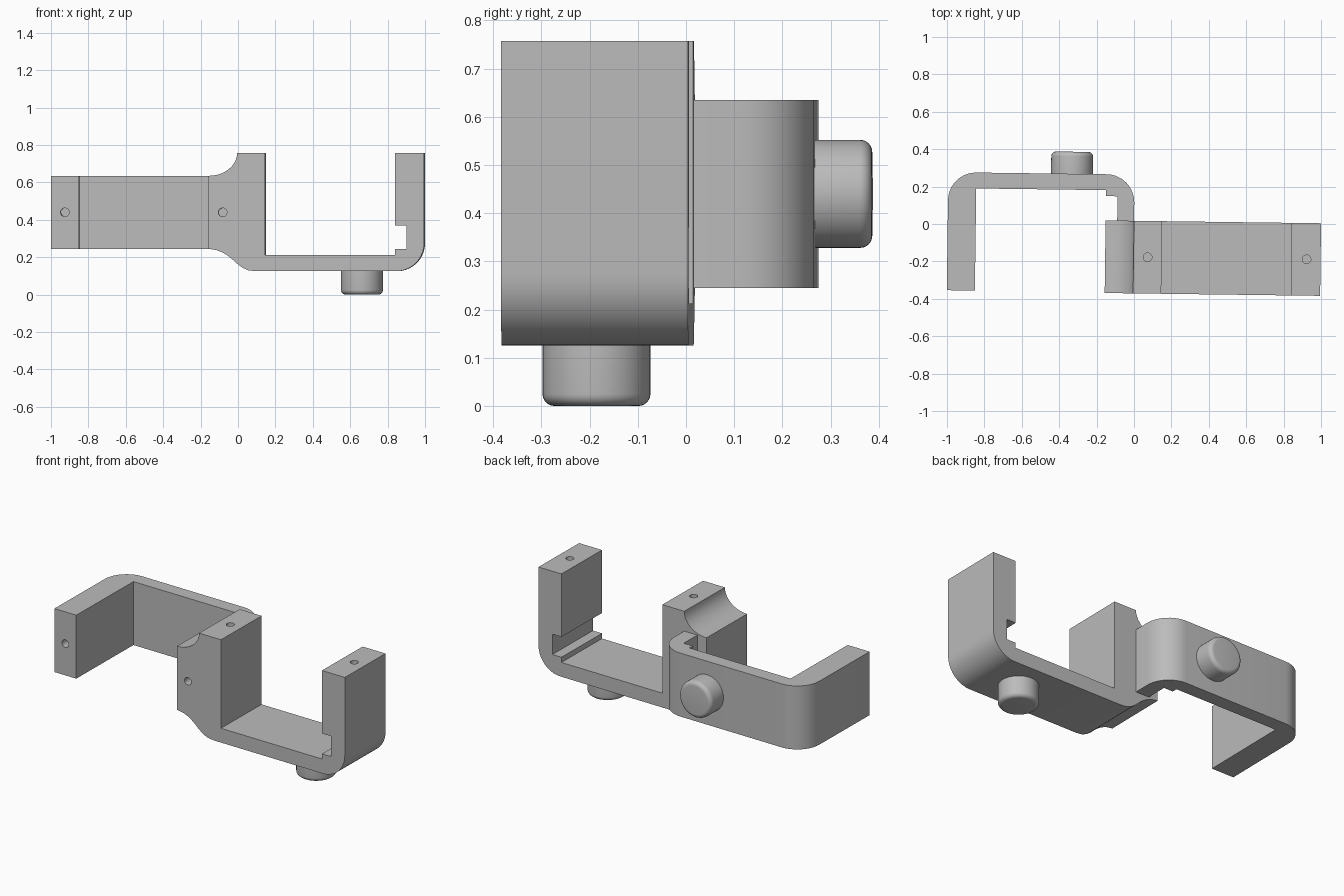
import bpy, bmesh, math
from mathutils import Matrix, Vector

old = bpy.data.objects.get("Cube")
if old:
    bpy.data.objects.remove(old)

grey = bpy.data.materials.new("light_grey")
grey.use_nodes = True
colour = (0.5, 0.5, 0.5, 1)
grey.diffuse_color = colour
grey.node_tree.nodes["Principled BSDF"].inputs["Base Color"].default_value = colour

TILT = Matrix.Rotation(math.radians(-0.75), 4, "Z")
FRONT, BACK = -0.371, 0.017       # depth of the upright bracket
LOW, HIGH = 0.245, 0.635          # height of the sideways bracket
MID_Y, MID_Z = (FRONT + BACK) / 2, (LOW + HIGH) / 2


def arc(cx, cy, rx, ry, start, end, steps=10):
    angles = [math.radians(start + (end - start) * i / steps) for i in range(steps + 1)]
    return [(cx + rx * math.cos(a), cy + ry * math.sin(a)) for a in angles]


def finish(bm, name):
    bmesh.ops.recalc_face_normals(bm, faces=bm.faces)
    mesh = bpy.data.meshes.new(name)
    bm.to_mesh(mesh)
    bm.free()
    obj = bpy.data.objects.new(name, mesh)
    bpy.context.collection.objects.link(obj)
    mesh.materials.append(grey)
    obj.matrix_world = TILT
    return obj


def extrude_profile(name, points, offset, place):
    """Profile points placed in 3D, then pushed along offset."""
    bm = bmesh.new()
    face = bm.faces.new([bm.verts.new(place(*p)) for p in points])
    out = bmesh.ops.extrude_face_region(bm, geom=[face])
    moved = [v for v in out["geom"] if isinstance(v, bmesh.types.BMVert)]
    bmesh.ops.translate(bm, verts=moved, vec=Vector(offset))
    return finish(bm, name)


def cylinder(name, centre, radius, depth, axis, bevel=0.0):
    """Cylinder whose far end, along the axis, can be rounded."""
    bm = bmesh.new()
    bmesh.ops.create_cone(bm, cap_ends=True, segments=48, radius1=radius,
                          radius2=radius, depth=depth)
    if bevel:
        rim = [e for e in bm.edges if all(v.co.z > 0 for v in e.verts)]
        bmesh.ops.bevel(bm, geom=rim, offset=bevel, segments=6, profile=0.5, affect="EDGES")
    turn = Vector((0, 0, 1)).rotation_difference(Vector(axis)).to_matrix().to_4x4()
    bmesh.ops.transform(bm, matrix=Matrix.Translation(centre) @ turn, verts=bm.verts)
    return finish(bm, name)


def drill(target, name, centre, axis):
    cutter = cylinder(name, centre, 0.023, 0.4, axis)
    cutter.hide_render = True
    cutter.hide_set(True)
    cut = target.modifiers.new(name, "BOOLEAN")
    cut.operation = "DIFFERENCE"
    cut.solver = "EXACT"
    cut.object = cutter


# Upright bracket: flared shared post, floor, and slotted outer arm
upright = [(0.15, 0.757), (0.15, 0.213), (0.843, 0.213), (0.843, LOW), (0.905, LOW),
           (0.905, 0.37), (0.843, 0.37), (0.843, 0.757), (1, 0.757)]
upright += arc(0.85, 0.275, 0.15, 0.15, 0, -90)
upright += [(0.1, 0.125), (0.06, 0.13), (0.03, 0.143), (0, 0.165),
            (-0.025, 0.188), (-0.05, 0.208), (-0.075, 0.224), (-0.11, 0.238)]
upright += [(-0.152, LOW)]
upright += arc(-0.152, 0.757, 0.152, 0.757 - HIGH, -90, 0)
upright_bracket = extrude_profile("upright_bracket", upright, (0, BACK - FRONT, 0),
                                  lambda x, z: (x, FRONT, z))

# Sideways bracket: free arm, rear wall, and slotted arm meeting the post
sideways = [(-0.996, FRONT + 0.004), (-0.846, FRONT + 0.004), (-0.846, 0.179), (-0.152, 0.179),
            (-0.152, 0.147), (-0.09, 0.147), (-0.09, BACK), (0, BACK)]
sideways += arc(-0.15, 0.114, 0.15, 0.15, 0, 90)
sideways += arc(-0.846, 0.114, 0.15, 0.15, 90, 180)
sideways_bracket = extrude_profile("sideways_bracket", sideways, (0, 0, HIGH - LOW),
                                   lambda x, y: (x, y, LOW))

# Round pivot bosses under the floor and behind the rear wall
bottom_boss = cylinder("bottom_boss", (0.665, MID_Y, 0.065), 0.112, 0.13, (0, 0, -1), 0.025)
rear_boss = cylinder("rear_boss", (-0.335, 0.32, MID_Z), 0.112, 0.124, (0, 1, 0), 0.025)

# Screw holes in the arm ends
for side, x in (("post", 0.075), ("outer", 0.925)):
    drill(upright_bracket, side + "_top_hole_cutter", (x, MID_Y, 0.757), (0, 0, 1))
drill(upright_bracket, "post_front_hole_cutter", (-0.077, FRONT, MID_Z), (0, 1, 0))
drill(sideways_bracket, "free_arm_hole_cutter", (-0.921, FRONT, MID_Z), (0, 1, 0))

# Smooth the curves and keep the edges crisp
bpy.ops.object.select_all(action="DESELECT")
parts = (upright_bracket, sideways_bracket, bottom_boss, rear_boss)
for part in parts:
    part.select_set(True)
bpy.context.view_layer.objects.active = upright_bracket
bpy.ops.object.shade_smooth_by_angle(angle=math.radians(30))
